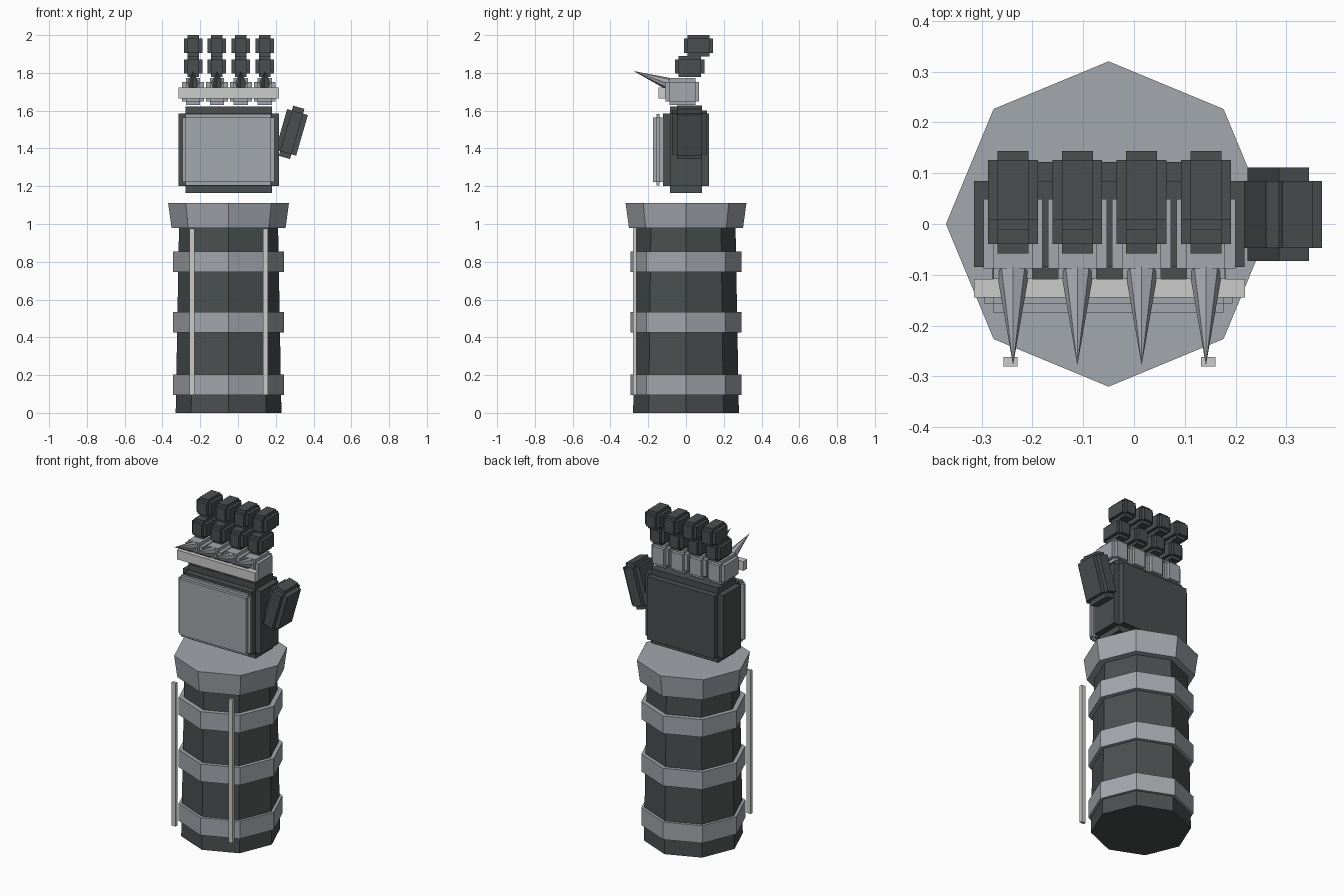
import bpy, bmesh, math
from mathutils import Matrix, Vector

cube = bpy.data.objects.get("Cube")
if cube:
    bpy.data.objects.remove(cube)


def material(name, rgb):
    m = bpy.data.materials.new(name)
    m.use_nodes = True
    m.diffuse_color = (*rgb, 1)
    m.node_tree.nodes["Principled BSDF"].inputs["Base Color"].default_value = (*rgb, 1)
    return m


DARK = material("dark_grey", (0.07, 0.078, 0.08))
METAL = material("steel_grey", (0.37, 0.385, 0.42))
LIGHT = material("pale_grey", (0.6, 0.6, 0.58))


def finish(name, bm, mat):
    bmesh.ops.recalc_face_normals(bm, faces=bm.faces)
    mesh = bpy.data.meshes.new(name)
    bm.to_mesh(mesh)
    bm.free()
    mesh.materials.append(mat)
    obj = bpy.data.objects.new(name, mesh)
    bpy.context.collection.objects.link(obj)
    return obj


def block(name, mat, x, y, z, step=0.0, tilt=0.0):
    """Box between (min, max) pairs; a step raises each face from a smaller core."""
    lo, hi = (Vector(v) for v in zip(x, y, z))
    bm = bmesh.new()
    bmesh.ops.create_cube(bm, size=1)
    bmesh.ops.scale(bm, vec=hi - lo - Vector((2 * step,) * 3), verts=bm.verts)
    if step:
        raised = bmesh.ops.extrude_discrete_faces(bm, faces=bm.faces[:])["faces"]
        for f in raised:
            f.normal_update()
            bmesh.ops.translate(bm, vec=f.normal * step, verts=f.verts)
    bm.transform(Matrix.Translation((lo + hi) / 2) @ Matrix.Rotation(tilt, 4, "Y"))
    return finish(name, bm, mat)


def cone(name, mat, start, end, r1, r2, sides=8):
    """Faceted cone or drum running from start to end."""
    a, b = Vector(start), Vector(end)
    bm = bmesh.new()
    bmesh.ops.create_cone(bm, cap_ends=True, segments=sides, radius1=r1, radius2=r2,
                          depth=(b - a).length)
    turn = (b - a).to_track_quat("Z", "Y").to_matrix().to_4x4()
    bm.transform(Matrix.Translation((a + b) / 2) @ turn)
    bmesh.ops.remove_doubles(bm, verts=bm.verts, dist=1e-5)
    return finish(name, bm, mat)


# Forearm with bands and flared cuff
AX = -0.05
cone("forearm", DARK, (AX, 0, 0), (AX, 0, 1.0), 0.28, 0.262)
for i, z in enumerate((0.095, 0.425, 0.747)):
    cone(f"forearm_band_{i + 1}", METAL, (AX, 0, z), (AX, 0, z + 0.108), 0.294, 0.294)
cone("wrist_cuff", METAL, (AX, 0, 0.98), (AX, 0, 1.112), 0.302, 0.32)

# Thin rods along the forearm front
for side, x in (("right", -0.243), ("left", 0.146)):
    block(f"{side}_rod", LIGHT, (x - 0.014, x + 0.014), (-0.28, -0.262), (0.095, 0.975))

# Palm, plate and thumb
block("palm", DARK, (-0.315, 0.217), (-0.122, 0.122), (1.163, 1.623), 0.037)
block("hand_plate", METAL, (-0.295, 0.194), (-0.174, -0.122), (1.205, 1.582), 0.018)
block("thumb", DARK, (0.227, 0.341), (-0.073, 0.111), (1.347, 1.623), 0.026, 0.28)

# Knuckle bar
block("knuckle_bar", LIGHT, (-0.315, 0.218), (-0.145, -0.108), (1.665, 1.722))

# Four fingers, each with a knuckle, claw and two segments
for i in range(4):
    x = -0.238 + i * 0.1265
    n = i + 1
    block(f"knuckle_{n}", METAL, (x - 0.058, x + 0.058), (-0.108, 0.069), (1.629, 1.772), 0.02)
    cone(f"claw_{n}", METAL, (x, -0.095, 1.743), (x, -0.278, 1.81), 0.032, 0)
    for part, y, z in (("finger_middle", -0.058, 1.777), ("finger_tip", -0.011, 1.888)):
        block(f"{part}_{n}", DARK, (x - 0.049, x + 0.049), (y, y + 0.155),
              (z, z + 0.112), 0.0185)
